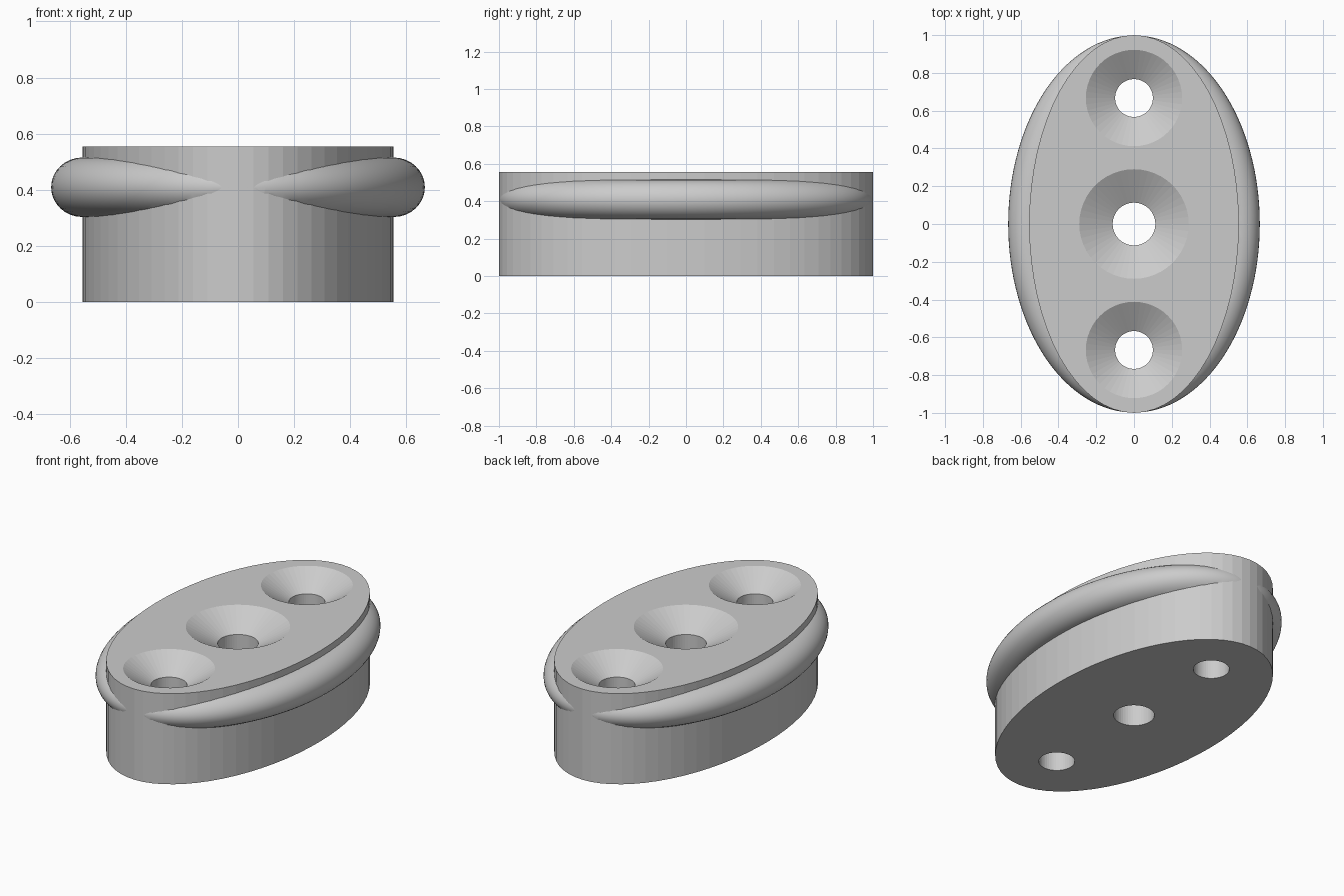
import bpy, bmesh, math
from mathutils import Matrix

if "Cube" in bpy.data.objects:
    bpy.data.objects.remove(bpy.data.objects["Cube"])

HEIGHT = 0.555      # block height
HALF_W = 0.555      # block half width
RING_R = 0.111      # ring tube radius
SINK = 0.10         # countersink depth

grey = bpy.data.materials.new("light grey")
grey.diffuse_color = (0.6, 0.6, 0.6, 1)
grey.use_nodes = True
grey.node_tree.nodes["Principled BSDF"].inputs["Base Color"].default_value = grey.diffuse_color


def add_object(name, bm):
    bmesh.ops.recalc_face_normals(bm, faces=bm.faces)
    mesh = bpy.data.meshes.new(name)
    bm.to_mesh(mesh)
    bm.free()
    mesh.materials.append(grey)
    obj = bpy.data.objects.new(name, mesh)
    bpy.context.collection.objects.link(obj)
    return obj


def lathe(name, profile, y, segments=48):
    """Closed turned solid from (radius, z) points, bottom to top."""
    bm = bmesh.new()
    loops = []
    for r, z in profile:
        loops.append([bm.verts.new((r * math.cos(2 * math.pi * i / segments),
                                    y + r * math.sin(2 * math.pi * i / segments), z))
                      for i in range(segments)])
    for a, b in zip(loops, loops[1:]):
        for i in range(segments):
            j = (i + 1) % segments
            bm.faces.new((a[i], a[j], b[j], b[i]))
    bm.faces.new(loops[0][::-1])
    bm.faces.new(loops[-1])
    return add_object(name, bm)


def boolean(target, other, operation):
    mod = target.modifiers.new(other.name, 'BOOLEAN')
    mod.operation = operation
    mod.solver = 'EXACT'
    mod.object = other
    bpy.context.view_layer.objects.active = target
    bpy.ops.object.modifier_apply(modifier=mod.name)
    bpy.data.objects.remove(other)


# Oval block
bm = bmesh.new()
bmesh.ops.create_cone(bm, cap_ends=True, segments=64, radius1=1, radius2=1, depth=HEIGHT,
                      matrix=Matrix.Translation((0, 0, HEIGHT / 2)))
bmesh.ops.scale(bm, vec=(HALF_W, 1, 1), verts=bm.verts)
block = add_object("oval_block", bm)

# Stretched ring that fades into the block at both ends
bm = bmesh.new()
N, M = 128, 32
grid = []
for i in range(N):
    a = 2 * math.pi * i / N
    row = []
    for k in range(M):
        p = 2 * math.pi * k / M
        r = HALF_W + RING_R * math.cos(p)
        row.append(bm.verts.new((r * math.cos(a), 1.499 * r * math.sin(a),
                                 0.409 + 0.106 * math.sin(p))))
    grid.append(row)
for i in range(N):
    for k in range(M):
        a, b, n = grid[i], grid[(i + 1) % N], (k + 1) % M
        bm.faces.new((a[k], b[k], b[n], a[n])).smooth = True
ring = add_object("side_ring", bm)
boolean(block, ring, 'UNION')

# Countersunk screw holes: centre and both ends
for y, r_hole, r_top in ((0, 0.113, 0.29), (0.667, 0.1, 0.255), (-0.667, 0.1, 0.255)):
    slope = (r_top - r_hole) / SINK
    cutter = lathe("hole_cutter", [(r_hole, -0.1), (r_hole, HEIGHT - SINK),
                                   (r_top + slope * 0.02, HEIGHT + 0.02)], y)
    boolean(block, cutter, 'DIFFERENCE')

# Smooth the ring, keep real edges crisp
bpy.ops.object.select_all(action='DESELECT')
block.select_set(True)
bpy.context.view_layer.objects.active = block
